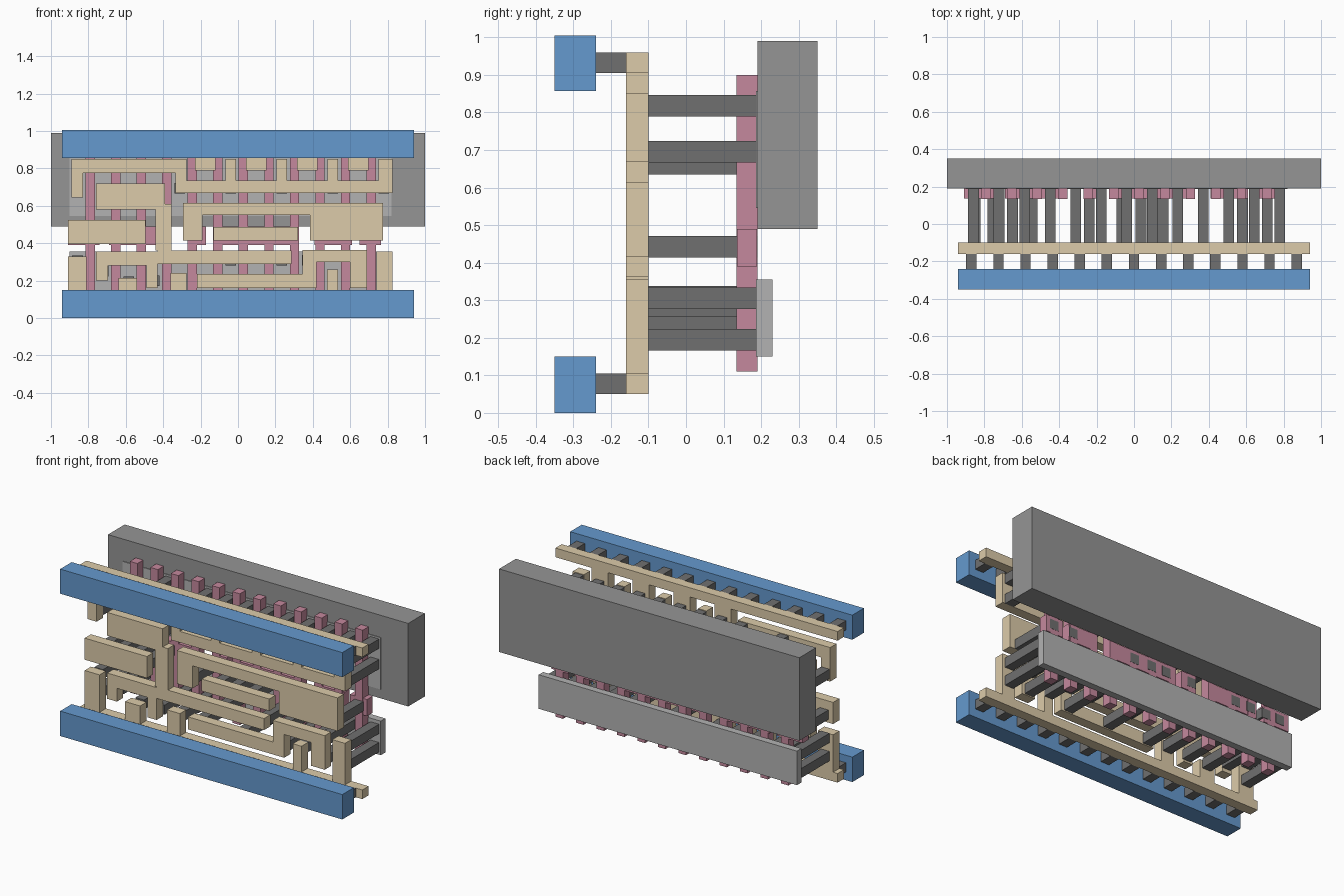
import bpy, bmesh


def material(name, rgb):
    m = bpy.data.materials.new(name)
    m.diffuse_color = (*rgb, 1)
    return m


BLUE = material("blue", (0.13, 0.32, 0.62))
TAN = material("tan", (0.72, 0.60, 0.40))
PINK = material("pink", (0.56, 0.25, 0.34))
DARK = material("dark_grey", (0.16, 0.16, 0.16))
GREY = material("mid_grey", (0.30, 0.30, 0.30))
LIGHT = material("light_grey", (0.45, 0.45, 0.45))


def layer(name, y0, y1, rects, mat):
    """One object made of boxes; each rect is (x0, x1, z0, z1)."""
    bm = bmesh.new()
    for x0, x1, z0, z1 in rects:
        vs = bmesh.ops.create_cube(bm, size=1)["verts"]
        bmesh.ops.scale(bm, verts=vs, vec=(x1 - x0, y1 - y0, z1 - z0))
        bmesh.ops.translate(bm, verts=vs, vec=((x0 + x1) / 2, (y0 + y1) / 2, (z0 + z1) / 2))
    me = bpy.data.meshes.new(name)
    bm.to_mesh(me)
    bm.free()
    me.materials.append(mat)
    ob = bpy.data.objects.new(name, me)
    bpy.context.collection.objects.link(ob)
    return ob


def square(x, z, h=0.0275):
    return (x - h, x + h, z - h, z + h)


PITCH = 0.1365
gate = [-0.79 + PITCH * i for i in range(12)]
slot = [-0.858 + PITCH * i for i in range(13)]

# Power rails in the front, with their posts and inner strips
layer("lower_power_rail", -0.35, -0.24, [(-0.94, 0.94, 0, 0.15)], BLUE)
layer("upper_power_rail", -0.35, -0.24, [(-0.94, 0.94, 0.857, 1.005)], BLUE)
layer("rail_posts", -0.24, -0.16,
      [square(-0.87 + 0.145 * i, z) for i in range(13) for z in (0.0775, 0.9325)], DARK)

# Inner strips with tabs reaching toward the middle
layer("lower_strip", -0.16, -0.10, [
    (-0.94, 0.94, 0.05, 0.105),
    (-0.91, -0.81, 0.105, 0.33), (-0.64, -0.54, 0.105, 0.215),
    (-0.36, -0.275, 0.105, 0.24), (0.477, 0.535, 0.105, 0.26),
    (0.74, 0.825, 0.105, 0.355)], TAN)
layer("upper_strip", -0.16, -0.10,
      [(-0.94, 0.94, 0.905, 0.96)] +
      [(slot[i] - 0.055, slot[i] + 0.055, 0.79, 0.905) for i in (5, 7, 9, 11)], TAN)

# Routed metal tracks
layer("upper_track", -0.16, -0.10, [
    (-0.89, -0.275, 0.775, 0.85), (-0.89, -0.83, 0.645, 0.775),
    (-0.335, -0.275, 0.735, 0.775), (-0.335, 0.825, 0.668, 0.735),
    (0.75, 0.825, 0.735, 0.85)] +
    [(slot[i] - 0.0275, slot[i] + 0.0275, 0.735, 0.85) for i in (6, 8, 10)], TAN)
layer("left_track", -0.16, -0.10, [
    (-0.76, -0.39, 0.58, 0.72), (-0.44, -0.355, 0.36, 0.61),
    (-0.76, -0.43, 0.28, 0.355), (-0.76, -0.695, 0.20, 0.28),
    (-0.49, -0.43, 0.16, 0.28), (-0.43, 0.285, 0.29, 0.36)], TAN)
layer("left_bar", -0.16, -0.10, [(-0.91, -0.495, 0.395, 0.525)], TAN)
layer("right_track", -0.16, -0.10, [
    (-0.295, 0.775, 0.55, 0.615), (0.385, 0.775, 0.415, 0.55),
    (-0.295, -0.19, 0.415, 0.55)], TAN)
layer("middle_bar", -0.16, -0.10, [(-0.13, 0.32, 0.415, 0.487)], TAN)
layer("lower_track", -0.16, -0.10, [
    (-0.22, 0.42, 0.16, 0.235), (0.345, 0.42, 0.235, 0.365),
    (0.42, 0.69, 0.30, 0.365), (0.60, 0.69, 0.16, 0.30)], TAN)

# Pink gate bars and their contact pads
layer("gate_bars", 0.135, 0.19, [(x - 0.025, x + 0.025, 0.11, 0.90) for x in gate], PINK)
pads = [(-0.91, -0.74), (-0.69, -0.52), (-0.50, -0.365), (-0.27, -0.17),
        (-0.10, 0.325), (0.41, 0.61), (0.65, 0.765)]
layer("gate_pads", 0.136, 0.189, [(a, b, 0.39, 0.49) for a, b in pads], PINK)

# Long contact posts from the tracks to the back
posts = [(x, 0.4425) for x in (-0.85, -0.755, -0.65, -0.545, -0.24, -0.065, 0.037, 0.155, 0.58, 0.712)]
posts += [(slot[0], 0.69), (slot[1], 0.663), (slot[3], 0.663)]
posts += [(slot[i], 0.818) for i in (2, 4, 5, 6, 7, 8, 9, 10, 11, 12)]
posts += [(slot[i], 0.695) for i in (4, 6, 8, 10, 12)]
posts += [(slot[i], z) for i in (0, 12) for z in (0.195, 0.305)]
posts += [(slot[1], 0.25), (slot[2], 0.195), (slot[3], 0.20), (slot[4], 0.20),
          (slot[5], 0.195), (slot[6], 0.31), (slot[7], 0.195), (slot[8], 0.31),
          (slot[9], 0.195), (slot[9], 0.31), (slot[10], 0.23),
          (slot[11], 0.195), (slot[11], 0.31)]
layer("contact_posts", -0.10, 0.191, [square(x, z, 0.0285) for x, z in posts], DARK)

# Back slabs
layer("lower_back_plate", 0.187, 0.23, [(-0.90, 0.82, 0.15, 0.355)], LIGHT)
layer("upper_back_plate", 0.187, 0.23, [(-0.90, 0.82, 0.545, 0.857)], LIGHT)
layer("back_block", 0.191, 0.35, [(-1, 1, 0.49, 0.99)], GREY)
